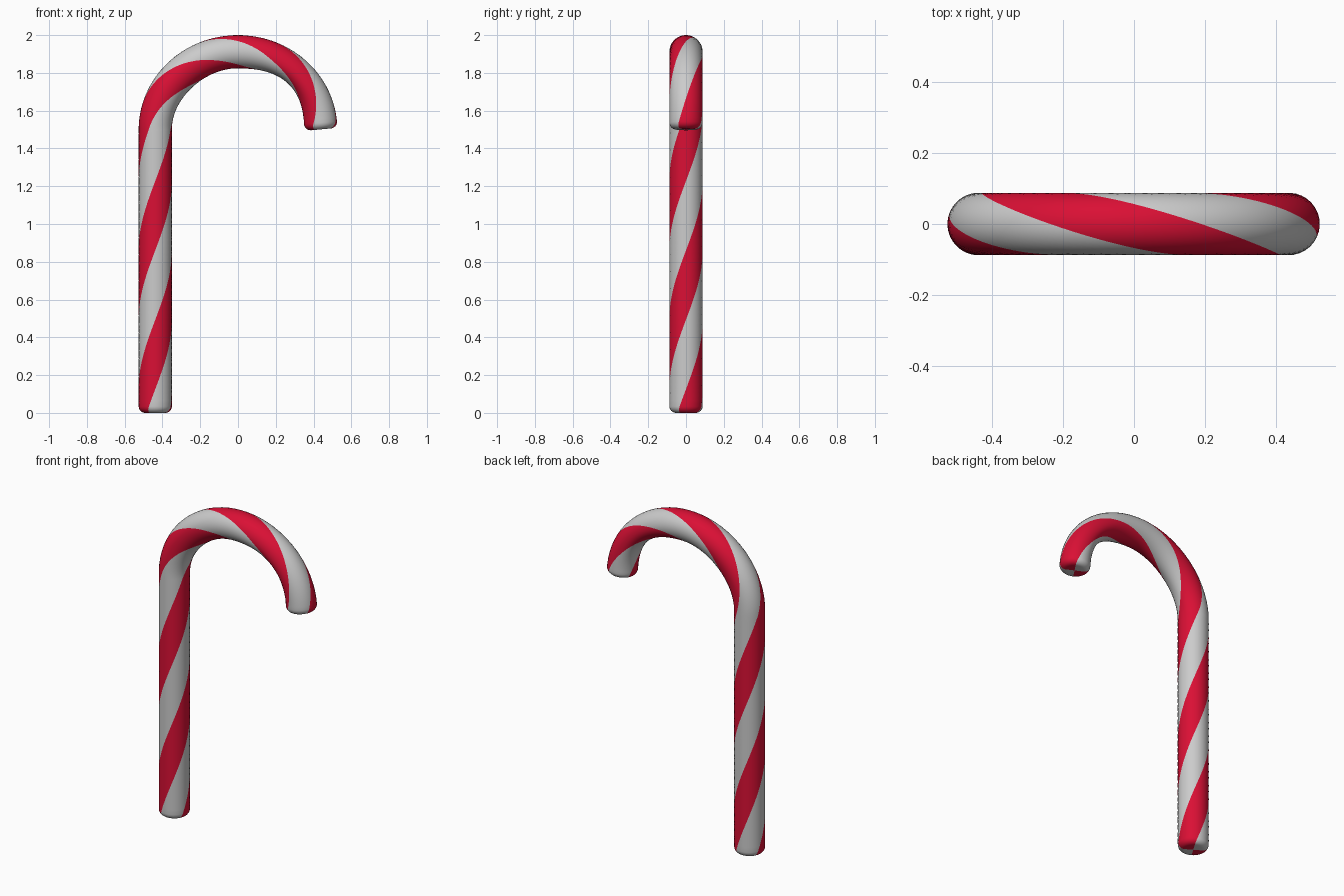
import bpy, bmesh
from math import sin, cos, pi, radians, hypot
from mathutils import Vector

if "Cube" in bpy.data.objects:
    bpy.data.objects.remove(bpy.data.objects["Cube"])

R = 0.088               # cane radius
A, B = 0.438, 0.412     # half-width and rise of the hook
ZS = 1.5                # height where the hook starts
CAP = 0.035             # edge rounding at both ends
SIDES = 32
TWIST, START = 245.0, -113.5   # degrees per unit of length, stripe offset


def material(name, col):
    m = bpy.data.materials.new(name)
    m.diffuse_color = (*col, 1)
    m.use_nodes = True
    m.node_tree.nodes["Principled BSDF"].inputs["Base Color"].default_value = m.diffuse_color
    return m


# Path: (centre, tangent, hook parameter) up the shaft, over the hook, to the tip
path = []
for i in range(51):
    z = CAP + (ZS - CAP) * i / 50
    path.append((Vector((-A, 0, z)), Vector((0, 0, 1)), 0.0))
N = 72
for i in range(1, N + 1):
    t = pi * i / N
    tan = Vector((A * sin(t), 0, B * cos(t))).normalized()
    path.append((Vector((-A * cos(t), 0, ZS + B * sin(t))), tan, i / N))

# Move the tip centre back so the rounded end finishes at z = 1.49
while path[-1][0].z < 1.49 + CAP - 0.003 and path[-1][0].x > 0:
    path.pop()

# Ring list with rounded ends: centre, tangent, hook parameter, radius
rings = []
STEPS = 6
c0, t0, u0 = path[0]
c1, t1, u1 = path[-1]
for f in (0.2, 0.6):
    rings.append((c0 - t0 * CAP, t0, u0, (R - CAP) * f))
for i in range(STEPS):
    a = pi / 2 * i / STEPS
    rings.append((c0 - t0 * CAP * cos(a), t0, u0, R - CAP + CAP * sin(a)))
rings += [(c, t, u, R) for c, t, u in path]
for i in range(1, STEPS + 1):
    a = pi / 2 * i / STEPS
    rings.append((c1 + t1 * CAP * sin(a), t1, u1, R - CAP + CAP * cos(a)))
for f in (0.6, 0.2):
    rings.append((c1 + t1 * CAP, t1, u1, (R - CAP) * f))

# Twisted tube: vertex columns follow the stripes
bm = bmesh.new()
s, prev, loops = 0.0, rings[0][0], []
for c, t, u, r in rings:
    s += (c - prev).length
    prev = c
    inward = Vector((t.z, 0, -t.x))
    # inner side of the hook is slightly full on the left, thin on the right
    bulge = 0.0
    if 0 < u < 0.5:
        bulge = 0.008 * sin(2 * pi * u) ** 2
    elif u >= 0.5:
        bulge = -0.022 * sin(2 * pi * u) ** 2
    ring = []
    for k in range(SIDES):
        ang = radians(START + TWIST * (s - 0.03)) + 2 * pi * k / SIDES
        ci = cos(ang)
        ri = r * (1 + bulge / R) if ci > 0 else r
        ring.append(bm.verts.new(c + inward * (ri * ci) + Vector((0, r * sin(ang), 0))))
    loops.append(ring)


def stripe(k):
    return (k // (SIDES // 4)) % 2


def add(verts, k):
    f = bm.faces.new(verts)
    f.material_index = stripe(k)
    f.smooth = True


for lo, hi in zip(loops, loops[1:]):
    for k in range(SIDES):
        n = (k + 1) % SIDES
        add((lo[k], lo[n], hi[n], hi[k]), k)

# Striped end discs
for ring, centre in ((loops[0], rings[0][0]), (loops[-1], rings[-1][0])):
    pole = bm.verts.new(centre)
    for k in range(SIDES):
        add((ring[k], ring[(k + 1) % SIDES], pole), k)

bmesh.ops.recalc_face_normals(bm, faces=bm.faces)
me = bpy.data.meshes.new("striped_cane")
bm.to_mesh(me)
bm.free()
me.materials.append(material("white_stripe", (0.8, 0.8, 0.8)))
me.materials.append(material("red_stripe", (0.7, 0.005, 0.035)))
ob = bpy.data.objects.new("striped_cane", me)
bpy.context.collection.objects.link(ob)
